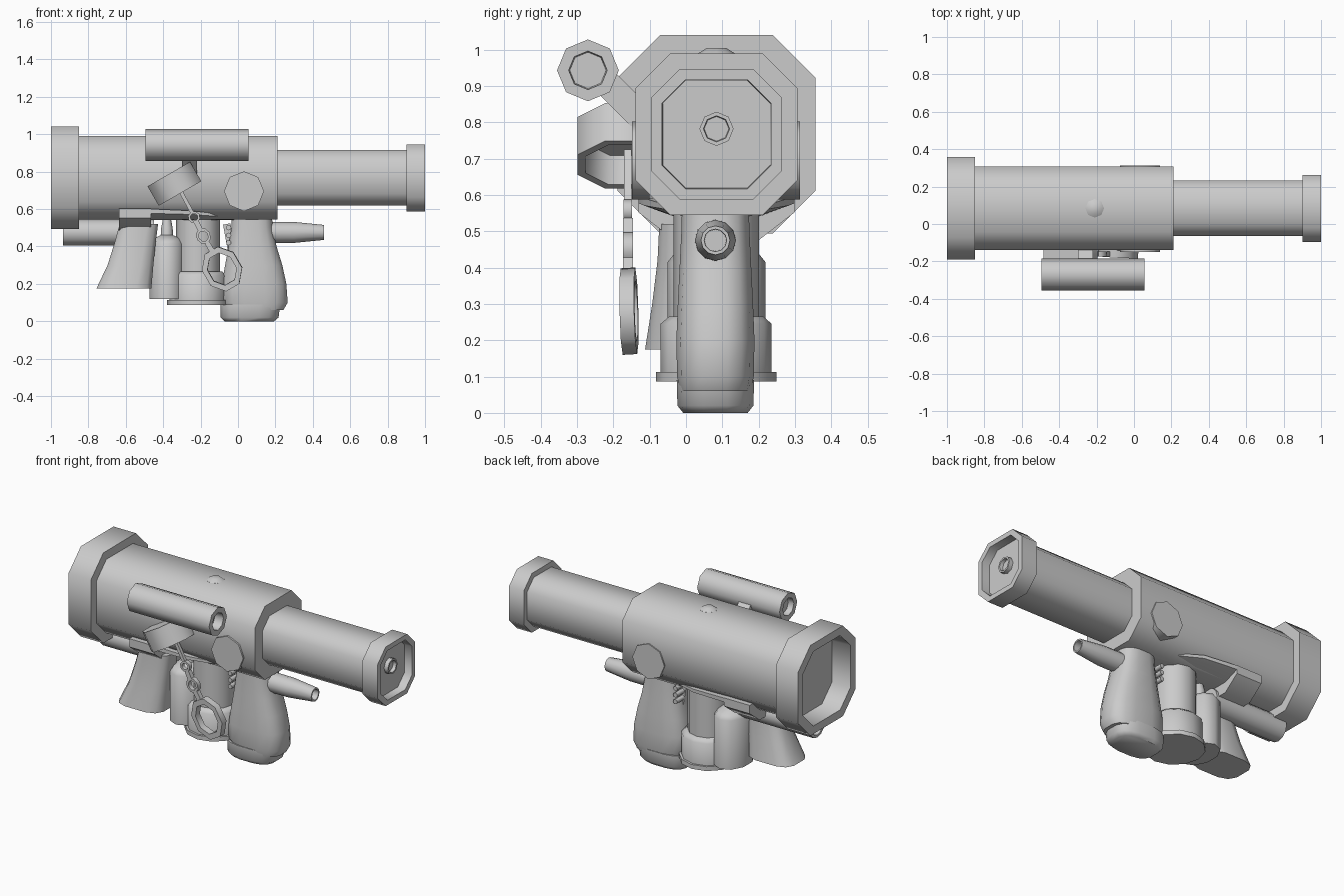
import bpy, bmesh, math
from mathutils import Vector

if "Cube" in bpy.data.objects:
    bpy.data.objects.remove(bpy.data.objects["Cube"])

CY, CZ = 0.084, 0.767                       # main tube axis
X, Y, Z = Vector((1, 0, 0)), Vector((0, 1, 0)), Vector((0, 0, 1))


def ngon(n, phase=0.0, power=1.0):
    """Unit polygon; power < 1 squares it off."""
    pts = []
    for i in range(n):
        a = 2 * math.pi * (i + phase) / n
        c, s = math.cos(a), math.sin(a)
        pts.append((math.copysign(abs(c) ** power, c), math.copysign(abs(s) ** power, s)))
    return pts


K = 0.57
CHAMFER = [(1, -K), (1, K), (K, 1), (-K, 1), (-1, K), (-1, -K), (-K, -1), (K, -1)]
SQUARE = [(1, -1), (1, 1), (-1, 1), (-1, -1)]
OCT = ngon(8)


def sweep(name, unit, stations, origin=(0, 0, 0), axis=X, u=Y, closed=False):
    """Skin sections: station = (t, su[, sv[, offset_u]]) along the axis."""
    o, a, u = Vector(origin), Vector(axis).normalized(), Vector(u).normalized()
    v = a.cross(u)
    bm = bmesh.new()
    rings = []
    for st in stations:
        t, su = st[:2]
        sv = st[2] if len(st) > 2 else su
        off = st[3] if len(st) > 3 else 0
        rings.append([bm.verts.new(o + a * t + u * (p * su + off) + v * (q * sv)) for p, q in unit])
    n = len(unit)
    pairs = list(zip(rings, rings[1:])) + ([(rings[-1], rings[0])] if closed else [])
    for r, s in pairs:
        for i in range(n):
            bm.faces.new((r[i], r[(i + 1) % n], s[(i + 1) % n], s[i]))
    if not closed:
        bm.faces.new(rings[0])
        bm.faces.new(rings[-1])
    bmesh.ops.recalc_face_normals(bm, faces=bm.faces)
    me = bpy.data.meshes.new(name)
    bm.to_mesh(me)
    bm.free()
    ob = bpy.data.objects.new(name, me)
    bpy.context.collection.objects.link(ob)
    bpy.ops.object.select_all(action='DESELECT')
    ob.select_set(True)
    bpy.context.view_layer.objects.active = ob
    bpy.ops.object.shade_smooth_by_angle(angle=math.radians(50))
    return ob


def ring(name, unit, R, r, h, origin, axis, u, stretch=1.0):
    return sweep(name, unit, [(-h, R * stretch, R), (h, R * stretch, R), (h, r * stretch, r), (-h, r * stretch, r)],
                 origin, axis, u, closed=True)


def bar(name, p, q, w, side=Y, d=None):
    p, q = Vector(p), Vector(q)
    return sweep(name, SQUARE, [(0, w, d or w), ((q - p).length, w, d or w)], p, q - p, side)


# Main tube, barrel and end rings
main = (0, CY, CZ)
sweep("main_tube", CHAMFER, [(-0.87, 0.2225), (0.21, 0.2225)], main)
sweep("rear_ring", CHAMFER, [(-0.88, 0.22), (-1, 0.225), (-1, 0.273), (-0.85, 0.273)], main)
sweep("barrel", CHAMFER, [(0.2, 0.148), (0.92, 0.148)], main)
sweep("muzzle_ring", CHAMFER, [(0.9, 0.179), (1, 0.179), (1, 0.15), (0.95, 0.148)], main)
sweep("muzzle_nozzle", OCT, [(0.94, 0.047), (0.975, 0.047), (0.975, 0.036), (0.955, 0.034)], (0, CY, 0.782))

# Side bosses and top button
for name, y0, y1 in (("front_boss", -0.149, -0.1), ("back_boss", 0.25, 0.314)):
    sweep(name, OCT, [(y0, 0.107), (y1, 0.107)], (0.032, 0, 0.695), Y, X)
sweep("top_button", OCT, [(0.97, 0.05), (0.99, 0.05), (1.005, 0.026)], (-0.21, CY, 0), Z, X)

# Sighting scope and its bracket
sweep("scope", OCT, [(-0.46, 0.05), (-0.495, 0.053), (-0.495, 0.085), (0.055, 0.085), (0.055, 0.053), (0.0, 0.05)],
      (0, -0.27, 0.943))
bar("scope_bracket", (-0.26, -0.23, 0.92), (-0.26, -0.12, 0.81), 0.04, X, 0.037)

# Tilted open lens cup beside the tube
D = Vector((0.5, 0, -0.866))
sweep("lens_cup", ngon(8, 0.5), [(-0.06, 0.142), (0.06, 0.142), (0.06, 0.118), (-0.03, 0.112)],
      (-0.34, -0.168, 0.735), D, Y)

# Hanging strap, chain links and pull ring
CYL = -0.16
bar("strap", (-0.32, CYL, 0.72), (-0.245, CYL, 0.58), 0.01)
ring("chain_link_small", OCT, 0.033, 0.02, 0.012, (-0.235, CYL, 0.556), Y, D)
bar("chain_joint_upper", (-0.222, CYL, 0.53), (-0.202, CYL, 0.49), 0.014)
ring("chain_link_large", OCT, 0.039, 0.025, 0.014, (-0.185, CYL, 0.455), Y, D, 1.15)
bar("chain_joint_lower", (-0.165, CYL, 0.42), (-0.135, CYL, 0.37), 0.014)
ring("pull_ring", ngon(8, 0.5), 0.105, 0.076, 0.02, (-0.085, -0.157, 0.28), (0.04, 1, 0.06), D, 1.18)

# Saddle plate under the tube, thick at the rear and fading forward
SADDLE = [(1, 1), (1, 0.6), (0.55, 0), (-0.55, 0), (-1, 0.6), (-1, 1)]
sweep("saddle_rear", SADDLE, [(-0.635, 0.215, 0.125), (-0.465, 0.215, 0.125)], (0, CY, 0.477))
sweep("saddle_front", SADDLE, [(-0.47, 0.215, 0.06), (-0.25, 0.2, 0.05), (0.0, 0.1, 0.02)], (0, CY, 0.541))

# Lower tubes fore and aft
low = (0, CY - 0.003, 0.475)
sweep("lower_front_tube", ngon(12), [(0.05, 0.058), (0.3, 0.056), (0.46, 0.04), (0.46, 0.031), (0.41, 0.03)], low)
sweep("lower_rear_tube", ngon(12), [(-0.89, 0.05), (-0.935, 0.053), (-0.935, 0.07), (-0.45, 0.07)], low)

# Flared rear skirt
sweep("rear_skirt", ngon(12, 0.5, 0.6), [(0.175, 0.15, 0.115, -0.61), (0.3, 0.125, 0.095, -0.575),
                                        (0.42, 0.112, 0.08, -0.55), (0.52, 0.105, 0.075, -0.53)], axis=Z, u=X)

# Canister with neck
sweep("canister", ngon(10, 0.5), [(0.12, 0.098, 0.135), (0.415, 0.098, 0.135), (0.44, 0.08, 0.115),
                                  (0.46, 0.035, 0.04), (0.5, 0.032, 0.036), (0.56, 0.02)],
      (-0.38, CY, 0), Z, X)

# Central post, drum and base flange
post = (-0.213, CY - 0.001, 0)
sweep("center_post", ngon(12), [(0.2, 0.118), (0.57, 0.118)], post, Z, X)
sweep("center_drum", ngon(12), [(0.1, 0.153), (0.245, 0.153), (0.265, 0.13)], post, Z, X)
sweep("base_flange", ngon(12), [(0.087, 0.166), (0.113, 0.166)], post, Z, X)

# Front grip and its butt cap
GRIP = ngon(16, 0.5, 0.7)
sweep("front_grip", GRIP, [(0.06, 0.15, 0.098, 0.095), (0.1, 0.18, 0.107, 0.088), (0.2, 0.175, 0.109, 0.086),
                           (0.3, 0.155, 0.105, 0.084), (0.4, 0.13, 0.1, 0.078), (0.5, 0.112, 0.095, 0.075),
                           (0.58, 0.108, 0.093, 0.074)], (0, 0.081, 0), Z, X)
sweep("grip_cap", GRIP, [(0.0, 0.135, 0.09, 0.06), (0.02, 0.157, 0.106, 0.062), (0.09, 0.162, 0.108, 0.066)],
      (0, 0.081, 0), Z, X)

# Trigger with small ribs
bar("trigger", (-0.06, CY, 0.52), (-0.035, CY, 0.38), 0.02)
for i in range(3):
    sweep(f"trigger_rib_{i + 1}", OCT, [(-0.09, 0.014), (0.09, 0.014)], (-0.05, CY, 0.42 + i * 0.04), Y, X)
